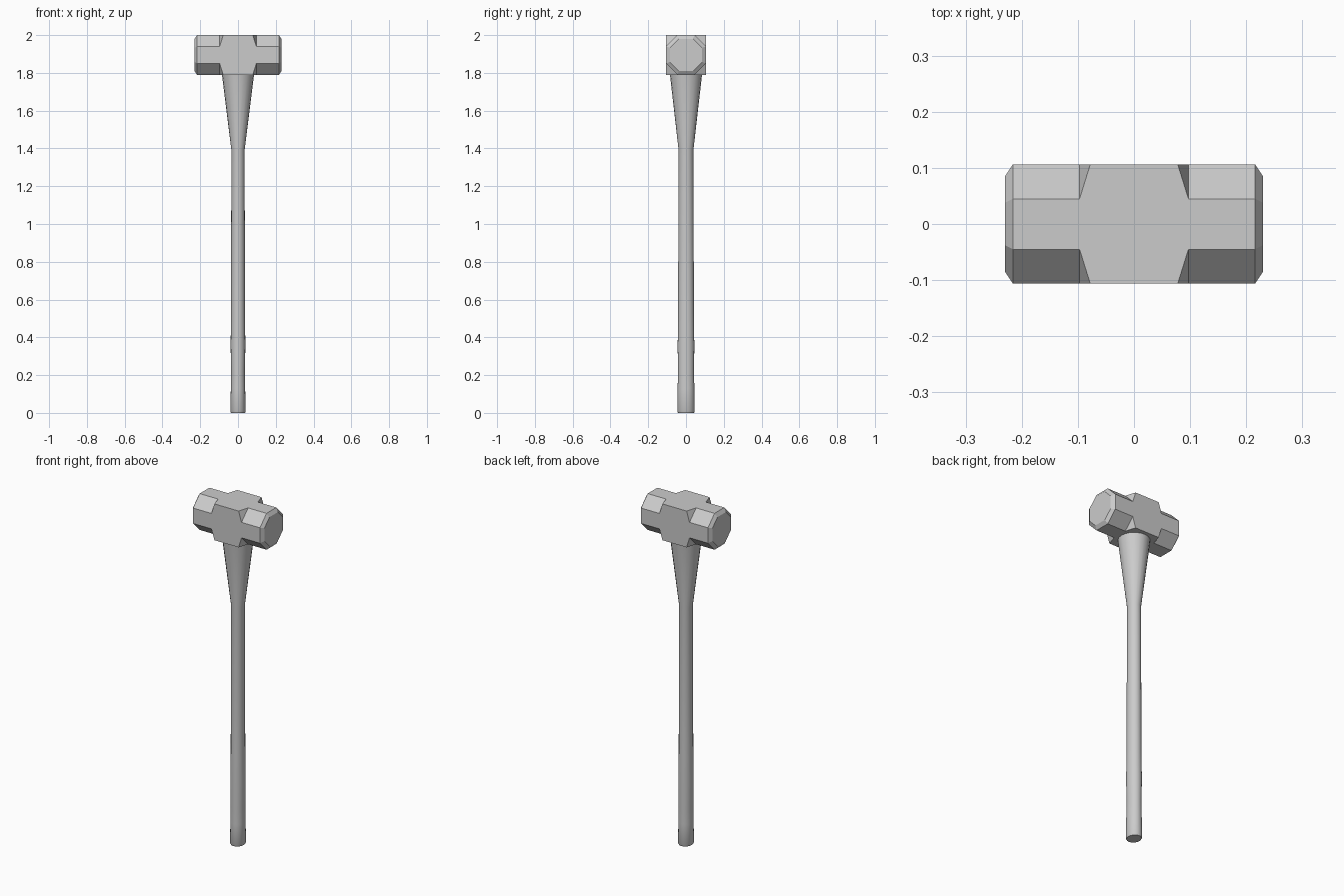
import bpy, bmesh, math

if "Cube" in bpy.data.objects:
    bpy.data.objects.remove(bpy.data.objects["Cube"])

HEAD_Z = 1.895   # height of the head's centre line


def make_object(name, bm):
    bmesh.ops.recalc_face_normals(bm, faces=bm.faces[:])
    mesh = bpy.data.meshes.new(name)
    bm.to_mesh(mesh)
    bm.free()
    obj = bpy.data.objects.new(name, mesh)
    bpy.context.collection.objects.link(obj)
    return obj


def bridge(bm, a, b):
    n = len(a)
    for i in range(n):
        bm.faces.new((a[i], a[(i + 1) % n], b[(i + 1) % n], b[i]))


# Head: square middle block, octagonal ends with bevelled striking faces
bm = bmesh.new()


def octagon(x, r, f):
    pts = [(r, f), (f, r), (-f, r), (-r, f), (-r, -f), (-f, -r), (f, -r), (r, -f)]
    return [bm.verts.new((x, y, HEAD_Z + z)) for y, z in pts]


inner, corners = [], []
for s in (-1, 1):
    face = octagon(s * 0.23, 0.085, 0.038)
    rim = octagon(s * 0.216, 0.106, 0.045)
    neck = octagon(s * 0.097, 0.106, 0.045)
    bm.faces.new(face)
    bridge(bm, face, rim)
    bridge(bm, rim, neck)
    corner = [bm.verts.new((s * 0.078, y * 0.106, HEAD_Z + z * 0.106))
              for y, z in ((1, 1), (-1, 1), (-1, -1), (1, -1))]
    for i in range(4):
        bm.faces.new((neck[2 * i], neck[2 * i + 1], corner[i]))
    inner.append(neck)
    corners.append(corner)

# Four flat cheeks of the middle block
for i in range(4):
    j, p, q = (i + 1) % 4, 2 * i + 1, (2 * i + 2) % 8
    bm.faces.new((corners[0][i], inner[0][p], inner[0][q],
                  corners[0][j], corners[1][j], inner[1][q],
                  inner[1][p], corners[1][i]))
make_object("hammer_head", bm)

# Handle: oval shaft, swelling at the grip and flaring into the head
SIDES = 20
profile = [  # z, half width in x, half width in y
    (0.0, 0.037, 0.042), (0.008, 0.041, 0.046), (0.13, 0.038, 0.044),
    (0.22, 0.037, 0.043), (0.36, 0.039, 0.044), (0.52, 0.037, 0.042),
    (1.39, 0.035, 0.039), (1.80, 0.086, 0.086)]
bm = bmesh.new()
rings = []
for z, rx, ry in profile:
    rings.append([bm.verts.new((rx * math.cos(2 * math.pi * k / SIDES),
                                ry * math.sin(2 * math.pi * k / SIDES), z))
                  for k in range(SIDES)])
for a, b in zip(rings, rings[1:]):
    bridge(bm, a, b)
bm.faces.new(rings[0])
bm.faces.new(rings[-1])
handle = make_object("handle", bm)
bpy.context.view_layer.objects.active = handle
handle.select_set(True)
bpy.ops.object.shade_smooth_by_angle(angle=math.radians(30))
